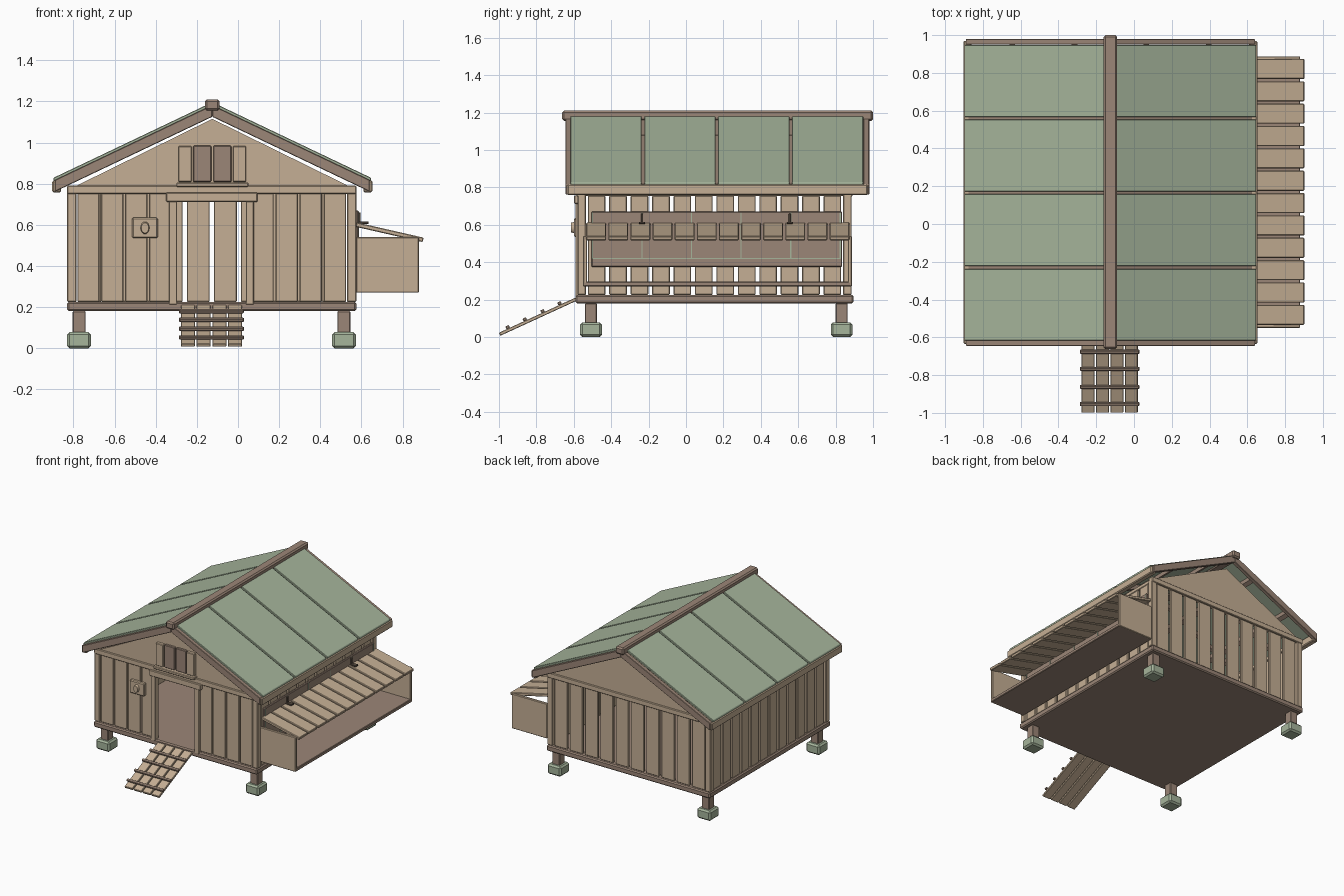
import bpy, bmesh, math
from mathutils import Matrix, Vector

if "Cube" in bpy.data.objects:
    bpy.data.objects.remove(bpy.data.objects["Cube"], do_unlink=True)


def material(name, rgb):
    m = bpy.data.materials.new(name)
    m.use_nodes = True
    m.diffuse_color = (*rgb, 1)
    m.node_tree.nodes["Principled BSDF"].inputs["Base Color"].default_value = (*rgb, 1)
    return m


TAN = material("tan wood", (0.56, 0.43, 0.30))
BROWN = material("brown wood", (0.33, 0.24, 0.185))
GREEN = material("sage green", (0.38, 0.46, 0.33))
DARK = material("dark metal", (0.10, 0.075, 0.055))


def finish(name, bm, mat, bevel):
    bmesh.ops.recalc_face_normals(bm, faces=bm.faces)
    me = bpy.data.meshes.new(name)
    bm.to_mesh(me)
    bm.free()
    me.materials.append(mat)
    ob = bpy.data.objects.new(name, me)
    bpy.context.collection.objects.link(ob)
    if bevel:
        mod = ob.modifiers.new("bevel", "BEVEL")
        mod.width, mod.segments = bevel, 1
    return ob


def box(name, xs, ys, zs, mat, bevel=0.004):
    """Box from its extents on each axis."""
    bm = bmesh.new()
    bmesh.ops.create_cube(bm, size=1)
    for v in bm.verts:
        v.co = Vector([r[0] if c < 0 else r[1] for c, r in zip(v.co, (xs, ys, zs))])
    return finish(name, bm, mat, bevel)


def prism(name, profile, y0, y1, mat, bevel=0.0):
    """Profile in the xz plane, extruded along y."""
    bm = bmesh.new()
    face = bm.faces.new([bm.verts.new((x, y0, z)) for x, z in profile])
    new = bmesh.ops.extrude_face_region(bm, geom=[face])["geom"]
    moved = [v for v in new if isinstance(v, bmesh.types.BMVert)]
    bmesh.ops.translate(bm, verts=moved, vec=(0, y1 - y0, 0))
    return finish(name, bm, mat, bevel)


def spread(start, end, count, gap):
    """Equal strips with gaps between them."""
    step = (end - start) / count
    for i in range(count):
        yield start + i * step + gap / 2, start + (i + 1) * step - gap / 2


CX = -0.125                    # ridge line
X0, X1, Y0, Y1 = -0.83, 0.575, -0.58, 0.885
FLOOR, WALL_TOP = 0.225, 0.77
SLOPE = 0.476

# Floor platform, legs and footings
box("floor_platform", (X0, X1), (Y0 - 0.01, Y1 + 0.01), (0.18, FLOOR), BROWN, 0.008)
for x in (-0.772, 0.515):
    for y in (-0.508, 0.832):
        box("leg", (x - 0.032, x + 0.032), (y - 0.032, y + 0.032), (0.06, 0.18), BROWN)
        box("footing", (x - 0.058, x + 0.058), (y - 0.058, y + 0.058), (0, 0.078), GREEN, 0.012)

# Corner posts and top beams
for x in (X0, X1 - 0.045):
    for y in (Y0, Y1 - 0.045):
        box("corner_post", (x, x + 0.045), (y, y + 0.045), (FLOOR, WALL_TOP), TAN)
for y in (Y0 - 0.005, Y1 - 0.035):
    box("end_beam", (X0, X1), (y, y + 0.04), (0.75, 0.79), TAN)
for x in (X0 + 0.01, X1 - 0.04):
    box("side_beam", (x, x + 0.03), (Y0, Y1), (0.755, 0.785), TAN)

# Wall planks
heights = (FLOOR, 0.755)
for a, b, n in ((-0.785, -0.32, 4), (0.06, 0.53, 4)):
    for s in spread(a, b, n, 0.009):
        box("front_plank", s, (Y0 + 0.01, Y0 + 0.03), heights, TAN)
for s in spread(-0.785, 0.53, 10, 0.02):
    box("back_plank", s, (Y1 - 0.03, Y1 - 0.01), heights, TAN)
for s in spread(Y0 + 0.045, Y1 - 0.045, 12, 0.02):
    box("right_plank", s and (X0 + 0.01, X0 + 0.03), s, heights, TAN)
    box("left_plank", (X1 - 0.03, X1 - 0.01), s, heights, TAN)

# Gables
for y in (Y0 + 0.005, Y1 - 0.025):
    prism("gable", [(CX - 0.67, 0.785), (CX + 0.67, 0.785), (CX, 1.115)], y, y + 0.02, TAN)


# Roof: sheets, rafters, barge boards, eaves and ridge
def roof_strip(name, side, d0, d1, top, thick, y0, y1, mat, bevel=0.0):
    pts = [(d0, top - SLOPE * d0), (d1, top - SLOPE * d1),
           (d1, top - thick - SLOPE * d1), (d0, top - thick - SLOPE * d0)]
    return prism(name, [(CX + side * d, z) for d, z in pts], y0, y1, mat, bevel)


for side in (-1, 1):
    for y0, y1 in spread(-0.625, 0.955, 4, 0.014):
        roof_strip("roof_sheet", side, 0, 0.772, 1.196, 0.018, y0, y1, GREEN, 0.003)
    for y in (-0.23, 0.165, 0.56):
        roof_strip("rafter", side, 0, 0.75, 1.176, 0.03, y - 0.012, y + 0.012, BROWN)
    for d in (0.19, 0.52):
        roof_strip("purlin", side, d - 0.015, d + 0.015, 1.177, 0.03, -0.62, 0.95, BROWN)
    for y in (-0.645, 0.95):
        roof_strip("barge_board", side, 0, 0.765, 1.182, 0.057, y, y + 0.03, BROWN, 0.003)
    a, b = CX + side * 0.735, CX + side * 0.778
    box("eave_board", (min(a, b), max(a, b)), (-0.635, 0.97), (0.758, 0.815), TAN, 0.006)
box("ridge_cap", (CX - 0.036, CX + 0.036), (-0.662, 1.0), (1.155, 1.21), BROWN, 0.01)

# Loft window with shutters
wy = Y0 - 0.02
for s in (-1, 1):
    a = sorted((CX + s * 0.005, CX + s * 0.093))
    b = sorted((CX + s * 0.1, CX + s * 0.165))
    box("loft_door", a, (wy + 0.005, Y0 + 0.01), (0.808, 0.985), BROWN)
    box("loft_shutter", b, (wy, Y0 + 0.01), (0.808, 0.982), TAN)
box("loft_sill", (CX - 0.175, CX + 0.175), (wy - 0.015, Y0 + 0.01), (0.785, 0.806), TAN)

# Doorway frame
for x in (-0.336, 0.038):
    box("door_jamb", (x, x + 0.04), (Y0 - 0.012, Y0 + 0.03), (0.21, 0.715), TAN)
box("door_header", (-0.35, 0.095), (Y0 - 0.018, Y0 + 0.025), (0.712, 0.757), TAN)

# Control plate with oval knob
box("control_plate", (-0.515, -0.39), (Y0 - 0.018, Y0 + 0.012), (0.535, 0.635), TAN, 0.006)
bm = bmesh.new()
bmesh.ops.create_cone(bm, cap_ends=True, segments=16, radius1=0.022, radius2=0.018, depth=0.02)
bmesh.ops.transform(bm, verts=bm.verts, matrix=Matrix.Translation((-0.452, Y0 - 0.026, 0.585))
                    @ Matrix.Diagonal((1, 1, 1.4, 1)) @ Matrix.Rotation(math.pi / 2, 4, "X"))
finish("control_knob", bm, TAN, 0)

# Entry ramp
ramp_start, ramp_end = Vector((0, -0.995, 0.012)), Vector((0, -0.585, 0.2))
run = ramp_end - ramp_start
angle = math.atan2(run.z, run.y)


def on_ramp(ob):
    ob.location = ramp_start
    ob.rotation_euler.x = angle


for s in spread(-0.282, 0.024, 4, 0.008):
    on_ramp(box("ramp_plank", s, (0, run.length), (-0.006, 0.012), TAN, 0.003))
for t in (0.045, 0.145, 0.25, 0.35):
    on_ramp(box("ramp_cleat", (-0.286, 0.028), (t, t + 0.02), (0.012, 0.028), BROWN, 0.003))

# Nest box, open along its outer side
NX0, NX1 = 0.575, 0.88
box("nest_floor", (NX0, NX1), (-0.545, 0.88), (0.27, 0.296), BROWN)
for y in (-0.55, 0.865):
    box("nest_end", (NX0, NX1), (y, y + 0.022), (0.27, 0.54), TAN)
box("nest_back_board", (NX0 - 0.008, NX0 + 0.01), (-0.505, 0.835), (0.375, 0.67), BROWN)
for i in range(6):
    y = -0.5 + i * 0.265
    box("nest_seam", (NX0 + 0.01, NX0 + 0.014), (y - 0.003, y + 0.003), (0.42, 0.665), GREEN, 0)
box("nest_rail", (NX0 + 0.01, NX0 + 0.014), (-0.5, 0.825), (0.417, 0.423), GREEN, 0)

# Sloped slatted lid with hinges
for s in spread(-0.54, 0.88, 12, 0.012):
    lid = box("lid_slat", (0, 0.335), s, (-0.018, 0.004), TAN)
    lid.location = (NX0, 0, 0.608)
    lid.rotation_euler.y = math.atan2(0.075, 0.33)
for y in (-0.235, 0.555):
    box("lid_hinge", (NX0, 0.635), (y - 0.016, y + 0.016), (0.604, 0.616), DARK, 0.002)
    box("hinge_pin", (NX0 + 0.008, NX0 + 0.02), (y - 0.006, y + 0.006), (0.61, 0.66), DARK, 0.002)
